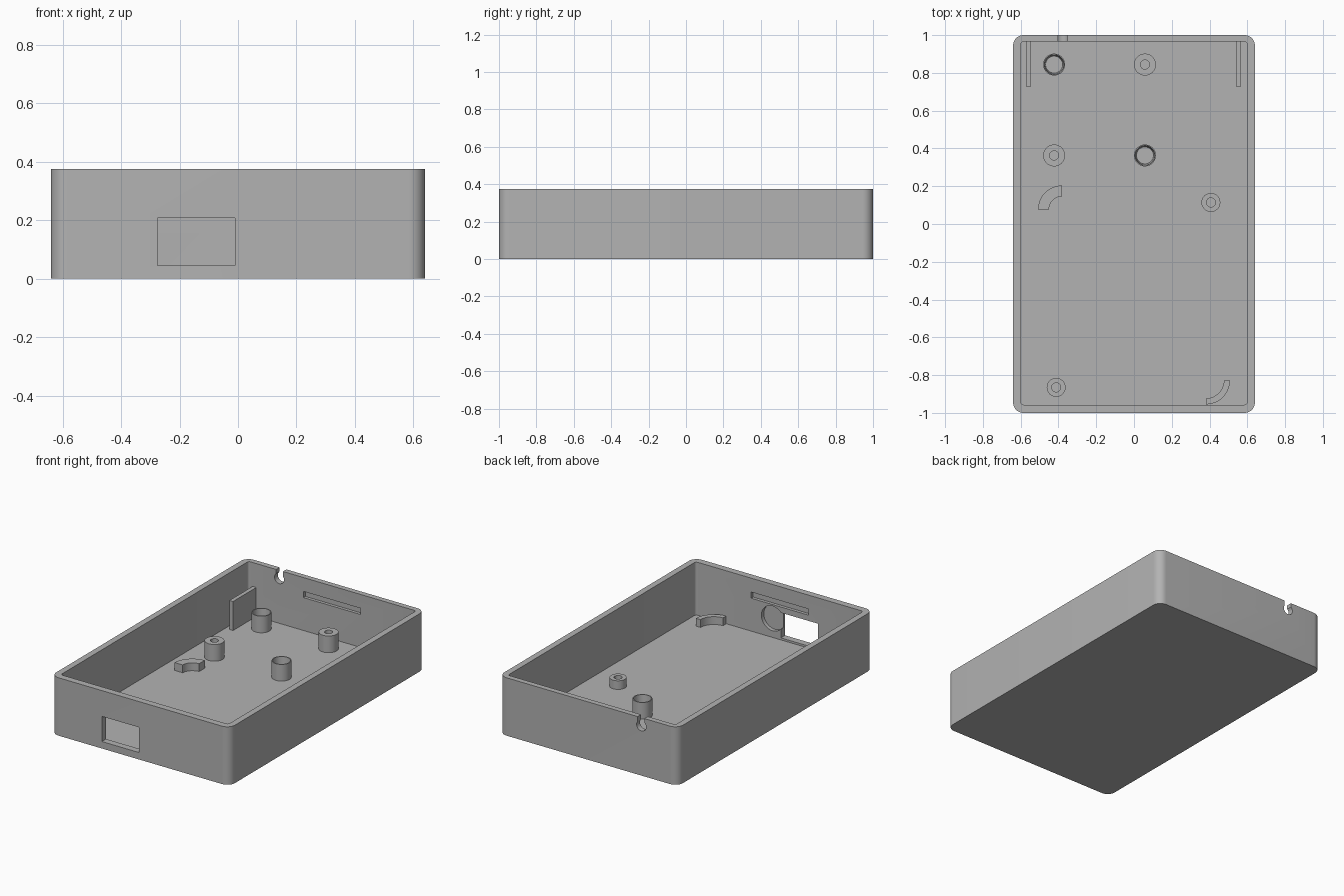
import bpy, bmesh
from math import cos, sin, pi, radians

cube = bpy.data.objects.get("Cube")
if cube:
    bpy.data.objects.remove(cube, do_unlink=True)

FLOOR, HEIGHT = 0.032, 0.375

grey = bpy.data.materials.new("matte_grey")
grey.use_nodes = True
colour = (0.45, 0.45, 0.45, 1)
grey.diffuse_color = colour
grey.node_tree.nodes["Principled BSDF"].inputs["Base Color"].default_value = colour


def finish(name, bm):
    bmesh.ops.recalc_face_normals(bm, faces=bm.faces)
    mesh = bpy.data.meshes.new(name)
    bm.to_mesh(mesh)
    bm.free()
    mesh.materials.append(grey)
    obj = bpy.data.objects.new(name, mesh)
    bpy.context.collection.objects.link(obj)
    return obj


def smooth(obj):
    bpy.ops.object.select_all(action='DESELECT')
    obj.select_set(True)
    bpy.context.view_layer.objects.active = obj
    bpy.ops.object.shade_smooth_by_angle(angle=radians(30))


def arc(cx, cy, r, start, end, steps):
    angles = [radians(start + (end - start) * i / steps) for i in range(steps + 1)]
    return [(cx + r * cos(a), cy + r * sin(a)) for a in angles]


def rounded_rect(x0, x1, y0, y1, r, steps=10):
    corners = [(x1 - r, y1 - r), (x0 + r, y1 - r), (x0 + r, y0 + r), (x1 - r, y0 + r)]
    return [p for i, (cx, cy) in enumerate(corners)
            for p in arc(cx, cy, r, 90 * i, 90 * i + 90, steps)]


def rect(x0, x1, y0, y1):
    return [(x0, y0), (x1, y0), (x1, y1), (x0, y1)]


def prism(name, outline, lo, hi, along_y=False):
    """Extrude an outline up z, or an x-z outline along y."""
    bm = bmesh.new()
    place = (lambda u, v, w: (u, w, v)) if along_y else (lambda u, v, w: (u, v, w))
    low = [bm.verts.new(place(u, v, lo)) for u, v in outline]
    high = [bm.verts.new(place(u, v, hi)) for u, v in outline]
    bm.faces.new(low)
    bm.faces.new(high)
    for i in range(len(low)):
        j = (i + 1) % len(low)
        bm.faces.new((low[i], low[j], high[j], high[i]))
    return finish(name, bm)


def standoff(name, x, y, radius, hole_top, hole_bottom, top):
    """Revolve a tube wall with a blind centre hole."""
    n = 40
    bm = bmesh.new()
    profile = [(radius, FLOOR - 0.005), (radius, top), (hole_top, top),
               (hole_bottom, FLOOR + 0.002)]
    rings = [[bm.verts.new((x + r * cos(2 * pi * i / n), y + r * sin(2 * pi * i / n), z))
              for i in range(n)] for r, z in profile]
    for a, b in zip(rings, rings[1:]):
        for i in range(n):
            j = (i + 1) % n
            bm.faces.new((a[i], a[j], b[j], b[i]))
    bm.faces.new(rings[0])
    bm.faces.new(rings[-1])
    smooth(finish(name, bm))


def cut(target, cutter):
    cutter.hide_render = True
    mod = target.modifiers.new("cut", 'BOOLEAN')
    mod.operation = 'DIFFERENCE'
    mod.solver = 'EXACT'
    mod.object = cutter
    bpy.ops.object.select_all(action='DESELECT')
    bpy.context.view_layer.objects.active = target
    target.select_set(True)
    bpy.ops.object.modifier_apply(modifier=mod.name)
    bpy.data.objects.remove(cutter, do_unlink=True)


# Open tray with rounded corners
tray = prism("tray", rounded_rect(-0.64, 0.64, -1, 1, 0.055), 0, HEIGHT)
cut(tray, prism("cavity", rounded_rect(-0.6, 0.6, -0.957, 0.965, 0.015, 4), FLOOR, 0.5))

# Front port, and a round blind recess beside it
cut(tray, prism("port", rect(-0.275, -0.01, 0.045, 0.208), -1.1, -0.9, True))
cut(tray, prism("recess", arc(0.05, 0.155, 0.08, 0, 351, 39), -0.982, -0.9, True))

# Snap grooves inside both end walls
cut(tray, prism("front_groove", rect(-0.207, 0.203, 0.245, 0.285), -0.977, -0.9, True))
cut(tray, prism("back_groove", rect(-0.207, 0.203, 0.245, 0.285), 0.9, 0.985, True))

# Keyhole cable notch in the back rim
cut(tray, prism("cable_hole", arc(-0.38, 0.323, 0.034, 0, 348, 29), 0.9, 1.1, True))
cut(tray, prism("cable_slit", rect(-0.402, -0.353, 0.325, 0.5), 0.9, 1.1, True))
smooth(tray)

# Circuit board standoffs: screw posts and wide sockets
standoff("back_screw_post", 0.058, 0.844, 0.058, 0.024, 0.024, 0.14)
standoff("middle_screw_post", -0.423, 0.363, 0.058, 0.024, 0.024, 0.14)
standoff("back_socket", -0.423, 0.844, 0.058, 0.052, 0.045, 0.14)
standoff("middle_socket", 0.058, 0.363, 0.058, 0.052, 0.045, 0.14)
standoff("left_short_post", 0.407, 0.114, 0.05, 0.024, 0.024, 0.088)
standoff("front_short_post", -0.412, -0.865, 0.05, 0.024, 0.024, 0.088)

# Guide plates at the back
for side, x in (("right", -0.558), ("left", 0.553)):
    prism(side + "_guide_plate", rect(x - 0.013, x + 0.013, 0.727, 0.97), FLOOR - 0.005, 0.22)

# Quarter-ring ribs
for name, x, y, inner, start in (("right_curved_rib", -0.381, 0.077, 0.069, 90),
                                 ("left_curved_rib", 0.381, -0.828, 0.095, 270)):
    outline = (arc(x, y, 0.127, start, start + 90, 12)
               + arc(x, y, inner, start + 90, start, 12))
    smooth(prism(name, outline, FLOOR - 0.005, 0.083))
